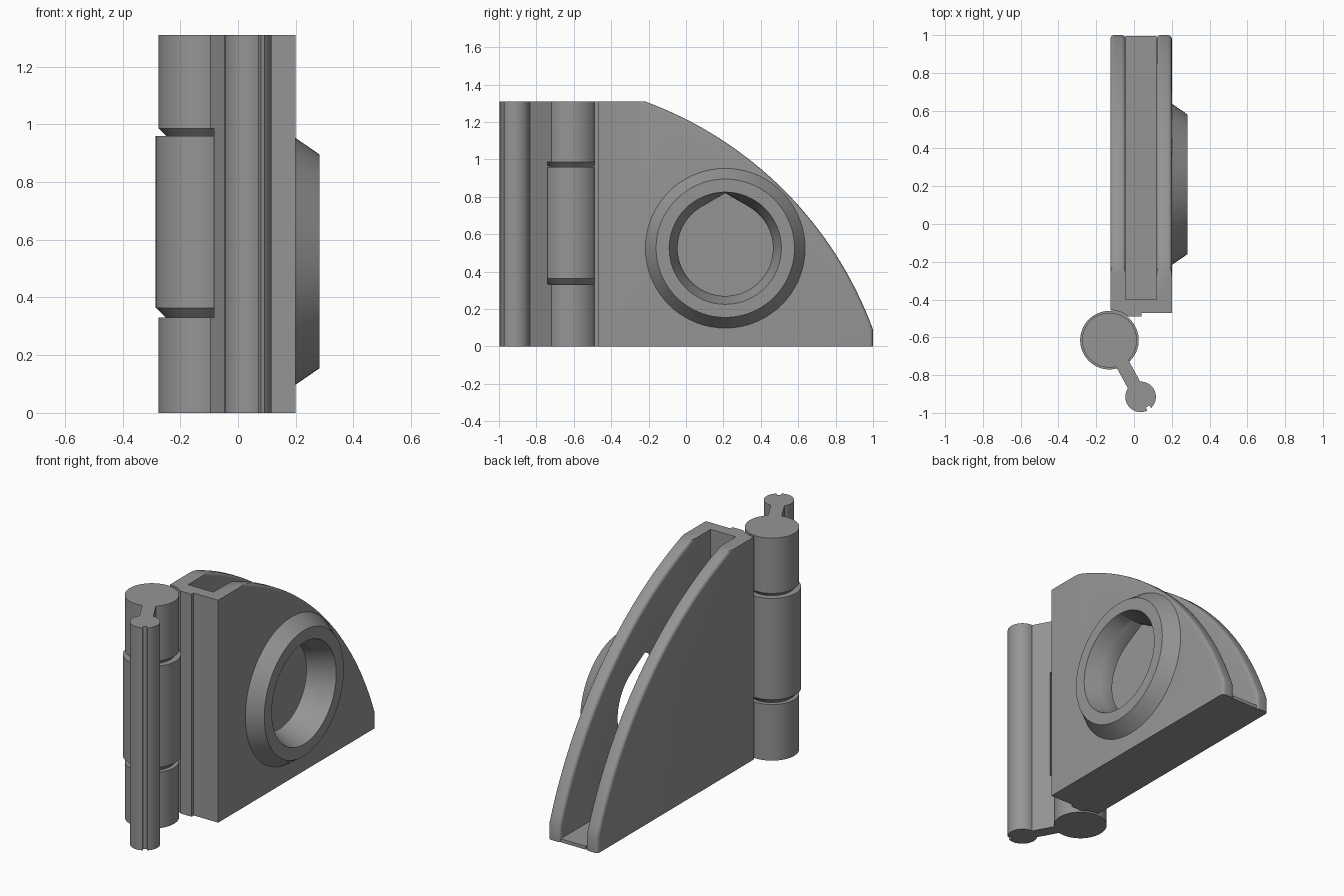
import bpy, bmesh, math
from mathutils import Vector

if "Cube" in bpy.data.objects:
    bpy.data.objects.remove(bpy.data.objects["Cube"])

grey = bpy.data.materials.new("grey_plastic")
grey.diffuse_color = (0.30, 0.30, 0.30, 1)
grey.use_nodes = True
grey.node_tree.nodes["Principled BSDF"].inputs["Base Color"].default_value = grey.diffuse_color

H = 1.31                      # overall height
HINGE = (-0.13, -0.615)       # hinge axis in plan
PIN = (0.035, -0.915)         # bead axis in plan


def loft(name, loops, rim=None, bevel=0.02):
    """Solid skinned through matching point loops, capped at both ends."""
    bm = bmesh.new()
    rows = [[bm.verts.new(p) for p in loop] for loop in loops]
    n = len(rows[0])
    for a, b in zip(rows, rows[1:]):
        for i in range(n):
            j = (i + 1) % n
            bm.faces.new((a[i], a[j], b[j], b[i]))
    bm.faces.new(rows[0][::-1])
    bm.faces.new(rows[-1])
    bmesh.ops.recalc_face_normals(bm, faces=bm.faces)
    if rim:
        edges = [e for e in bm.edges if rim(e.verts[0].co, e.verts[1].co)]
        bmesh.ops.bevel(bm, geom=edges, offset=bevel, segments=4,
                        profile=0.5, affect='EDGES', clamp_overlap=True)
    me = bpy.data.meshes.new(name)
    bm.to_mesh(me)
    bm.free()
    me.materials.append(grey)
    ob = bpy.data.objects.new(name, me)
    bpy.context.collection.objects.link(ob)
    return ob


def upright(name, pts, z0=0, z1=H):
    return loft(name, [[(x, y, z) for x, y in pts] for z in (z0, z1)])


def box(name, x0, x1, y0, y1, z0, z1):
    return upright(name, [(x0, y0), (x1, y0), (x1, y1), (x0, y1)], z0, z1)


def ring(c, r, n=64):
    return [(c[0] + r * math.cos(2 * math.pi * i / n),
             c[1] + r * math.sin(2 * math.pi * i / n)) for i in range(n)]


def turned(name, c, profile):
    """Vertical turned part from (radius, z) pairs."""
    return loft(name, [[(x, y, z) for x, y in ring(c, r)] for r, z in profile])


def cut(ob, cutter):
    m = ob.modifiers.new("cut", 'BOOLEAN')
    m.object = cutter
    m.operation = 'DIFFERENCE'
    m.solver = 'EXACT'
    bpy.context.view_layer.objects.active = ob
    bpy.ops.object.modifier_apply(modifier=m.name)


# Side plates: quarter-arch profile with a rounded rim
AC, AR = (-0.925, -0.615), 2.05
a0 = math.atan2(H - AC[1], -0.22 - AC[0])
a1 = math.atan2(0.09 - AC[1], 1.0 - AC[0])
arc = []
for i in range(33):
    a = a0 + (a1 - a0) * i / 32
    arc.append((min(1.0, AC[0] + AR * math.cos(a)), min(H, AC[1] + AR * math.sin(a))))
arc[0], arc[-1] = (-0.22, H), (1.0, 0.09)
profile = [(-0.40, 0), (-0.40, H)] + arc + [(1.0, 0)]


def on_rim(p, q):
    return abs(p.x - q.x) < 1e-5 and min(p.y, q.y) > -0.23 and max(p.z, q.z) > 0.01


def plate(name, x0, x1):
    return loft(name, [[(x, y, z) for y, z in profile] for x in (x0, x1)], on_rim)


left_plate = plate("left_plate", -0.125, -0.045)
right_plate = plate("right_plate", 0.12, 0.20)
box("slot_floor", -0.045, 0.12, -0.40, 0.995, 0, 0.02)

# Front wall: hollowed around the hinge barrel, with a small rib
t0, t1 = math.radians(88), math.radians(51.4)
hollow = [(HINGE[0] + 0.16 * math.cos(t0 + (t1 - t0) * i / 10),
           HINGE[1] + 0.16 * math.sin(t0 + (t1 - t0) * i / 10)) for i in range(11)]
upright("front_wall", [(-0.125, -0.40)] + hollow +
        [(0.04, -0.49), (0.04, -0.47), (0.20, -0.47), (0.20, -0.40)])
box("hinge_web", -0.12, -0.035, -0.52, -0.44, 0.37, 0.955)

# Round boss on the right plate
BC = (0.21, 0.525)


def disc(x, r, n=72):
    return [(x, y, z) for y, z in ring(BC, r, n)]


boss = loft("round_boss", [disc(0.195, 0.427), disc(0.20, 0.427), disc(0.283, 0.37)])


# Hole: teardrop bore with a conical mouth
def teardrop(x, r=0.255, n=72):
    pts = []
    for i in range(n):
        t = 2 * math.pi * i / n
        off = abs(t - math.pi / 2)
        k = math.radians(30)
        rr = r / math.cos(k - off) if off < k else r
        pts.append((x, BC[0] + rr * math.cos(t), BC[1] + rr * math.sin(t)))
    return pts


bore = loft("bore_cutter", [teardrop(0.08), teardrop(0.16), disc(0.283, 0.30), disc(0.32, 0.30)])
cut(right_plate, bore)
cut(boss, bore)

# Hinge barrel: three knuckles with tapered gaps
turned("lower_knuckle", HINGE, [(0.145, 0), (0.145, 0.33)])
turned("middle_knuckle", HINGE, [(0.12, 0.33), (0.153, 0.363), (0.155, 0.363), (0.155, 0.96)])
turned("upper_knuckle", HINGE, [(0.12, 0.96), (0.145, 0.985), (0.145, H)])

# Arm joining the barrel to the bead, relieved around the middle knuckle
c, p = Vector(HINGE), Vector(PIN)
d = (p - c).normalized()
s = Vector((-d.y, d.x)) * 0.037
start, end = c + d * 0.10, p - d * 0.04
arm = upright("arm", [tuple(v) for v in (start - s, end - s, end + s, start + s)])
relief = turned("relief_cutter", HINGE, [(0.168, 0.33), (0.168, 0.985)])
cut(arm, relief)

# Bead with a fine groove along its length
g = math.radians(-55)
bead = []
for i in range(49):
    a = g + 0.16 + (2 * math.pi - 0.32) * i / 48
    bead.append((PIN[0] + 0.081 * math.cos(a), PIN[1] + 0.081 * math.sin(a)))
for a in (g - 0.16, g + 0.16):
    bead.append((PIN[0] + 0.064 * math.cos(a), PIN[1] + 0.064 * math.sin(a)))
upright("bead", bead)

# Remove helpers and shade
for ob in (bore, relief):
    bpy.data.objects.remove(ob)
for ob in bpy.context.scene.objects:
    ob.select_set(True)
    bpy.context.view_layer.objects.active = ob
bpy.ops.object.shade_smooth_by_angle(angle=math.radians(25))
